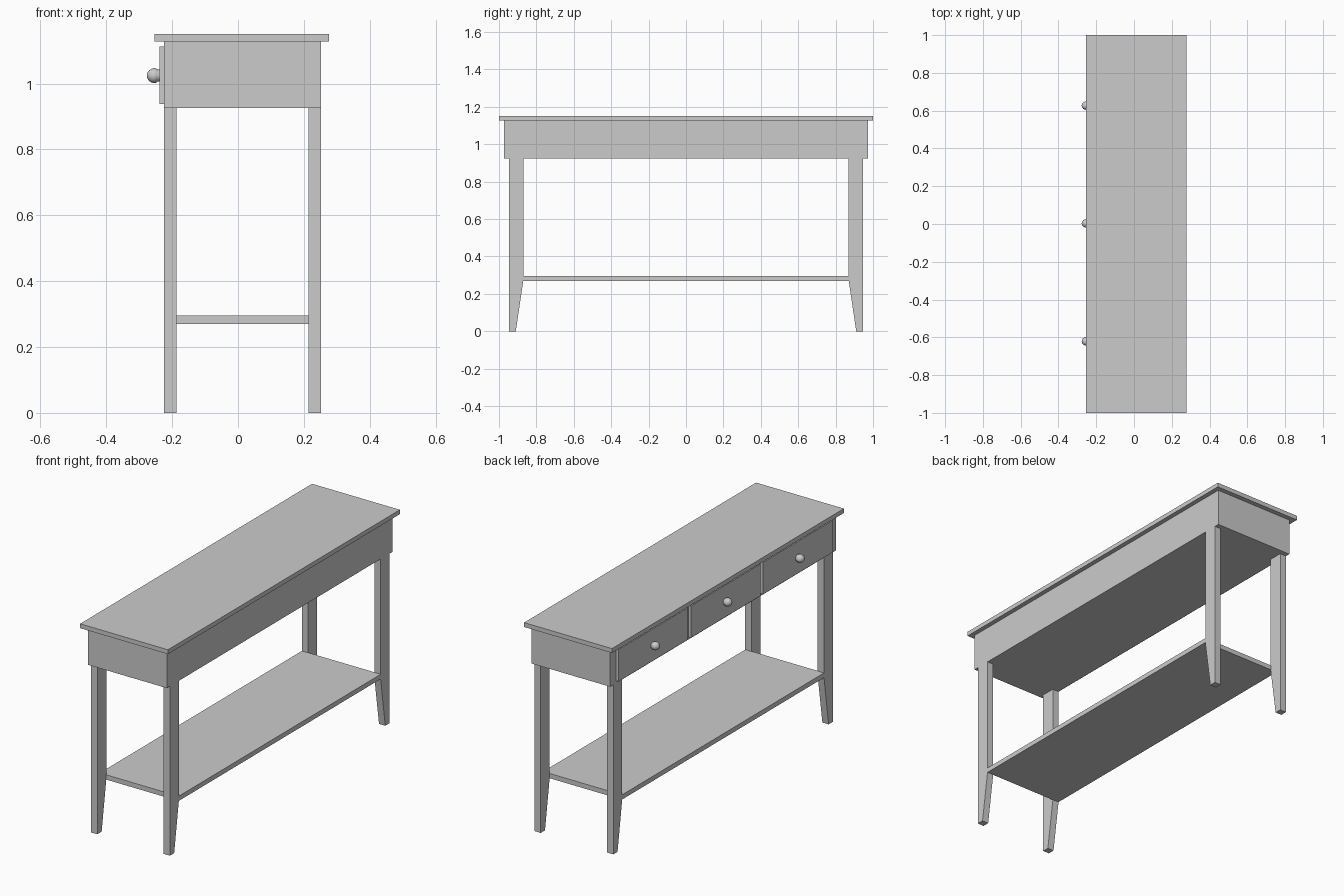
import bpy
import bmesh
from math import radians

default_cube = bpy.data.objects.get("Cube")
if default_cube:
    bpy.data.objects.remove(default_cube, do_unlink=True)

grey = bpy.data.materials.new("plain grey")
grey.use_nodes = True
colour = (0.6, 0.6, 0.6, 1)
grey.diffuse_color = colour
grey.node_tree.nodes["Principled BSDF"].inputs["Base Color"].default_value = colour


def finish(name, bm):
    bmesh.ops.recalc_face_normals(bm, faces=bm.faces)
    mesh = bpy.data.meshes.new(name)
    bm.to_mesh(mesh)
    bm.free()
    mesh.materials.append(grey)
    obj = bpy.data.objects.new(name, mesh)
    bpy.context.collection.objects.link(obj)
    return obj


def extrude_x(name, x0, x1, outline):
    """Extrude a (y, z) outline from x0 to x1."""
    bm = bmesh.new()
    face = bm.faces.new([bm.verts.new((x0, y, z)) for y, z in outline])
    result = bmesh.ops.extrude_face_region(bm, geom=[face])
    verts = [v for v in result["geom"] if isinstance(v, bmesh.types.BMVert)]
    bmesh.ops.translate(bm, verts=verts, vec=(x1 - x0, 0, 0))
    return finish(name, bm)


def box(name, x0, x1, y0, y1, z0, z1):
    return extrude_x(name, x0, x1, [(y0, z0), (y1, z0), (y1, z1), (y0, z1)])


def knob(name, y):
    """Turned knob: a short stem flowing into a ball, spun about the x axis."""
    obj_curve = [(-0.236, 0), (-0.236, 0.018), (-0.243, 0.018), (-0.248, 0.0213),
                 (-0.254, 0.0227), (-0.261, 0.0215), (-0.269, 0.017),
                 (-0.275, 0.0095), (-0.277, 0)]
    bm = bmesh.new()
    verts = [bm.verts.new((x, y, 1.024 + r)) for x, r in obj_curve]
    edges = [bm.edges.new(pair) for pair in zip(verts, verts[1:])]
    bmesh.ops.spin(bm, geom=verts + edges, cent=(0, y, 1.024), axis=(1, 0, 0),
                   angle=radians(360), steps=24)
    bmesh.ops.remove_doubles(bm, verts=bm.verts, dist=0.0002)
    obj = finish(name, bm)
    bpy.ops.object.select_all(action="DESELECT")
    obj.select_set(True)
    bpy.context.view_layer.objects.active = obj
    bpy.ops.object.shade_smooth_by_angle(angle=radians(40))


# Top, case and lower shelf
BACK, FRONT = 0.252, -0.224
box("table_top", -0.253, 0.277, -1, 1, 1.127, 1.151)
box("drawer_case", FRONT, BACK, -0.974, 0.974, 0.925, 1.127)
box("lower_shelf", FRONT, BACK, -0.872, 0.872, 0.27, 0.296)

# Legs, with the inner side tapering below the shelf
for end, s in (("left", 1), ("right", -1)):
    outline = [(s * y, z) for y, z in ((0.947, 0), (0.947, 0.925), (0.87, 0.925),
                                       (0.87, 0.27), (0.91, 0))]
    extrude_x("drawer_side_leg_" + end, FRONT, FRONT + 0.038, outline)
    extrude_x("plain_side_leg_" + end, BACK - 0.038, BACK, outline)

# Three drawer fronts with knobs
for i in range(3):
    y = (i - 1) * 0.624
    box(f"drawer_front_{i + 1}", -0.239, FRONT, y - 0.3, y + 0.3, 0.938, 1.112)
    knob(f"drawer_knob_{i + 1}", y + 0.003)
